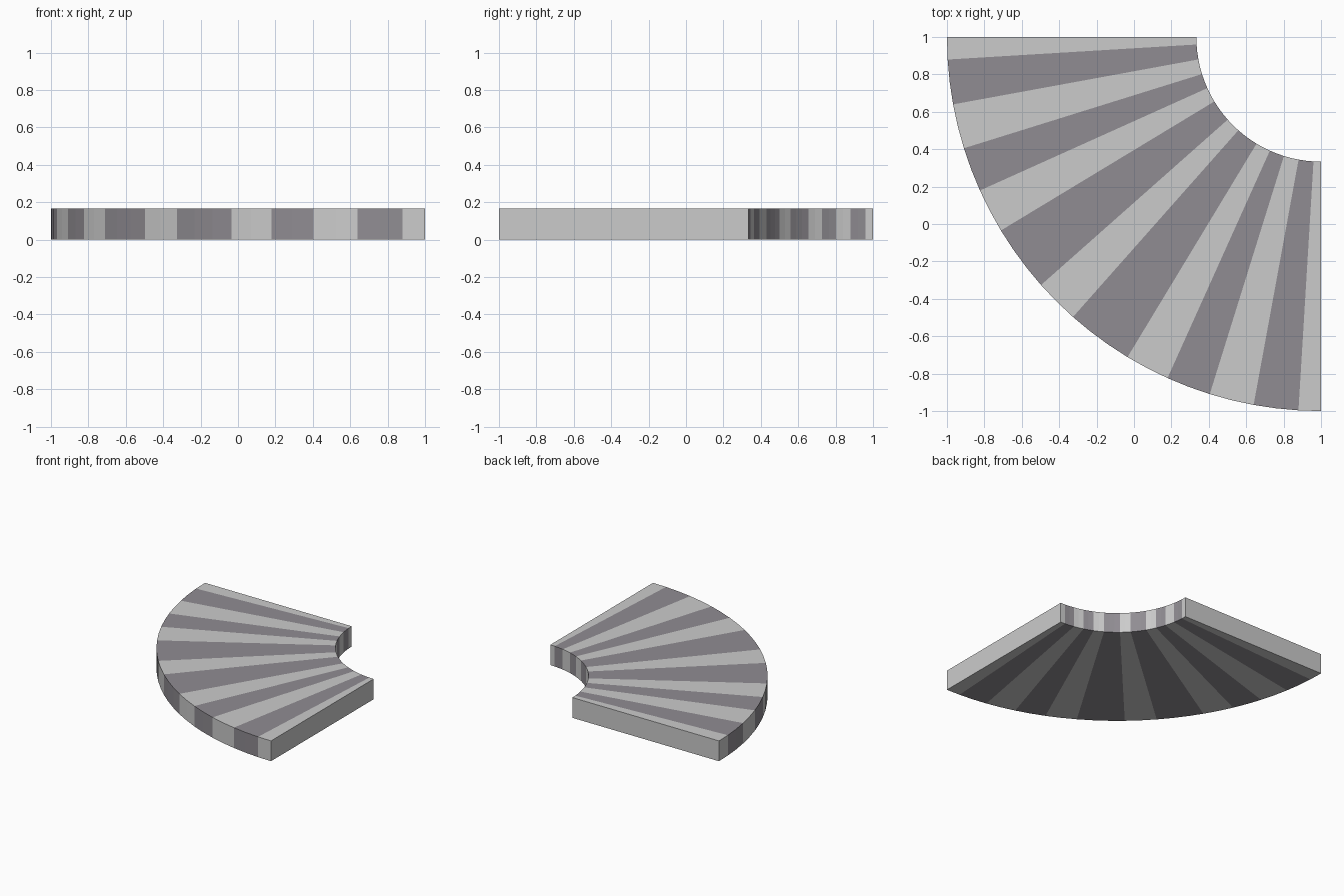
import bpy, bmesh
from math import sin, cos, pi

if "Cube" in bpy.data.objects:
    bpy.data.objects.remove(bpy.data.objects["Cube"])

CENTRE, R_IN, R_OUT, HEIGHT = 1.0, 2 / 3, 2.0, 1 / 6
STRIPES = [1, 2, 2, 2, 2, 3, 2, 3, 2, 2, 2, 2, 1]   # widths in facets, light first
N = sum(STRIPES)


def material(name, colour):
    m = bpy.data.materials.new(name)
    m.diffuse_color = (*colour, 1)
    m.use_nodes = True
    m.node_tree.nodes["Principled BSDF"].inputs["Base Color"].default_value = m.diffuse_color
    return m


bm = bmesh.new()

# Rectangular cross-sections swept around a quarter turn
rings = []
for i in range(N + 1):
    a = pi + pi / 2 * i / N
    rings.append([bm.verts.new((CENTRE + r * cos(a), CENTRE + r * sin(a), z))
                  for r, z in ((R_IN, 0), (R_OUT, 0), (R_OUT, HEIGHT), (R_IN, HEIGHT))])

# Striped facets: bottom, outer wall, top, inner wall
i = 0
for s, width in enumerate(STRIPES):
    for _ in range(width):
        a, b = rings[i], rings[i + 1]
        for k in range(4):
            j = (k + 1) % 4
            bm.faces.new((a[k], a[j], b[j], b[k])).material_index = s % 2
        i += 1

# Straight end caps
bm.faces.new(rings[0])
bm.faces.new(rings[-1])
bmesh.ops.recalc_face_normals(bm, faces=bm.faces)

mesh = bpy.data.meshes.new("curved_striped_slab")
bm.to_mesh(mesh)
bm.free()
mesh.materials.append(material("light_stripe", (0.8, 0.8, 0.8)))
mesh.materials.append(material("dark_stripe", (0.28, 0.265, 0.29)))
slab = bpy.data.objects.new("curved_striped_slab", mesh)
bpy.context.collection.objects.link(slab)
